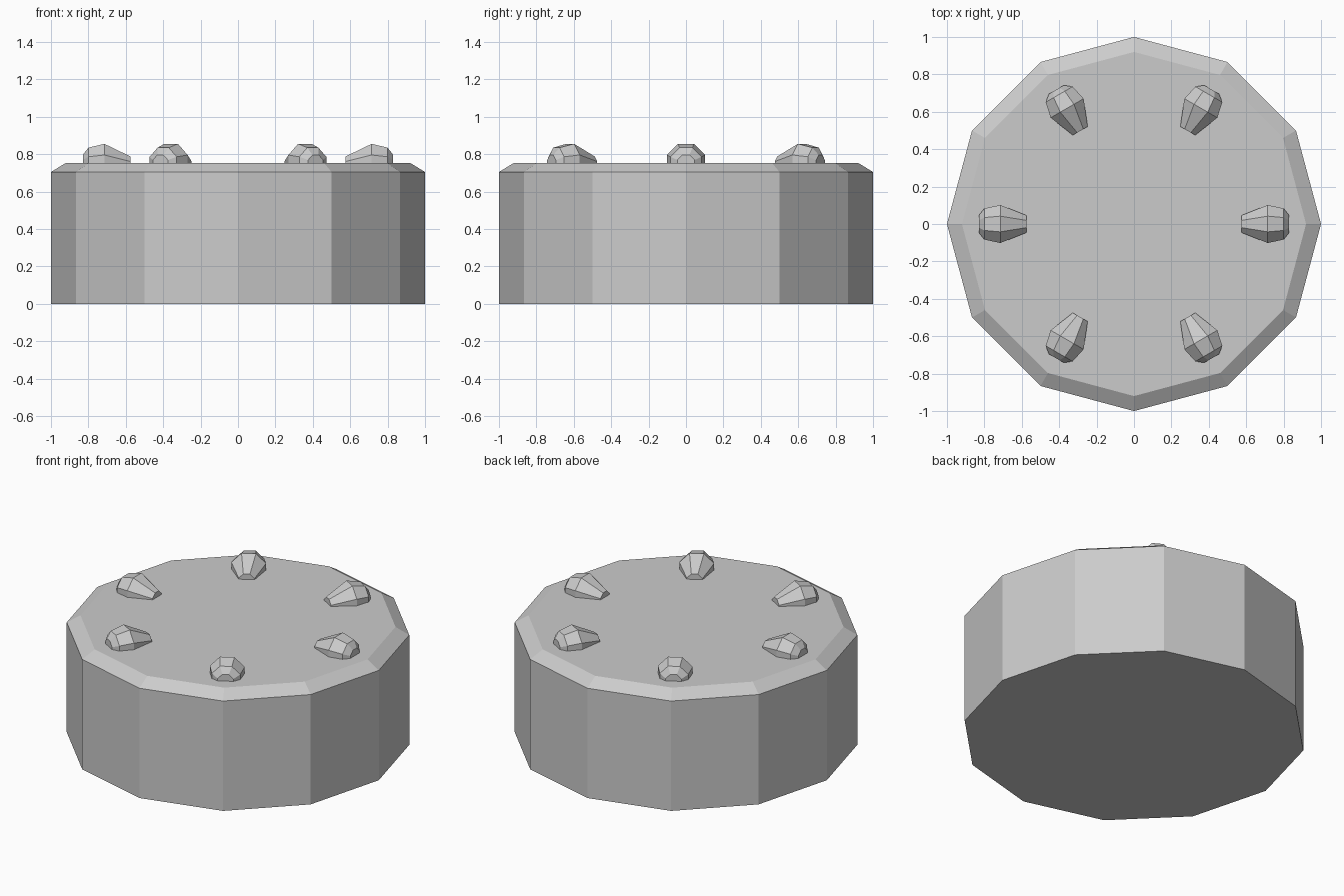
import bpy, bmesh
from math import cos, sin, pi, radians
from mathutils import Matrix

if "Cube" in bpy.data.objects:
    bpy.data.objects.remove(bpy.data.objects["Cube"])


def loft(name, rings):
    """Flat-shaded closed solid skinned through a list of vertex rings."""
    bm = bmesh.new()
    loops = [[bm.verts.new(p) for p in ring] for ring in rings]
    n = len(loops[0])
    for a, b in zip(loops, loops[1:]):
        for i in range(n):
            j = (i + 1) % n
            bm.faces.new((a[i], a[j], b[j], b[i]))
    bm.faces.new(loops[0])
    bm.faces.new(loops[-1])
    bmesh.ops.recalc_face_normals(bm, faces=bm.faces[:])
    mesh = bpy.data.meshes.new(name)
    bm.to_mesh(mesh)
    bm.free()
    obj = bpy.data.objects.new(name, mesh)
    bpy.context.collection.objects.link(obj)
    return obj


# Twelve-sided cake body with a chamfered top rim
body_profile = [(1.0, 0.0), (1.0, 0.705), (0.92, 0.754)]
loft("cake_body", [[(r * cos(i * pi / 6), r * sin(i * pi / 6), z) for i in range(12)]
                   for r, z in body_profile])

# Cream dollops: eight-sided teardrops lying on the top, narrow end inward
# (distance from cake centre, radius, axis height)
dollop_profile = [(0.575, 0.050, 0.742), (0.715, 0.110, 0.754),
                  (0.80, 0.090, 0.752), (0.83, 0.050, 0.750)]
for k in range(6):
    rings = [[(x, r * cos((i + 0.5) * pi / 4), z + r * sin((i + 0.5) * pi / 4))
              for i in range(8)] for x, r, z in dollop_profile]
    dollop = loft(f"cream_dollop_{k + 1}", rings)
    dollop.data.transform(Matrix.Rotation(radians(60 * k), 4, 'Z'))
